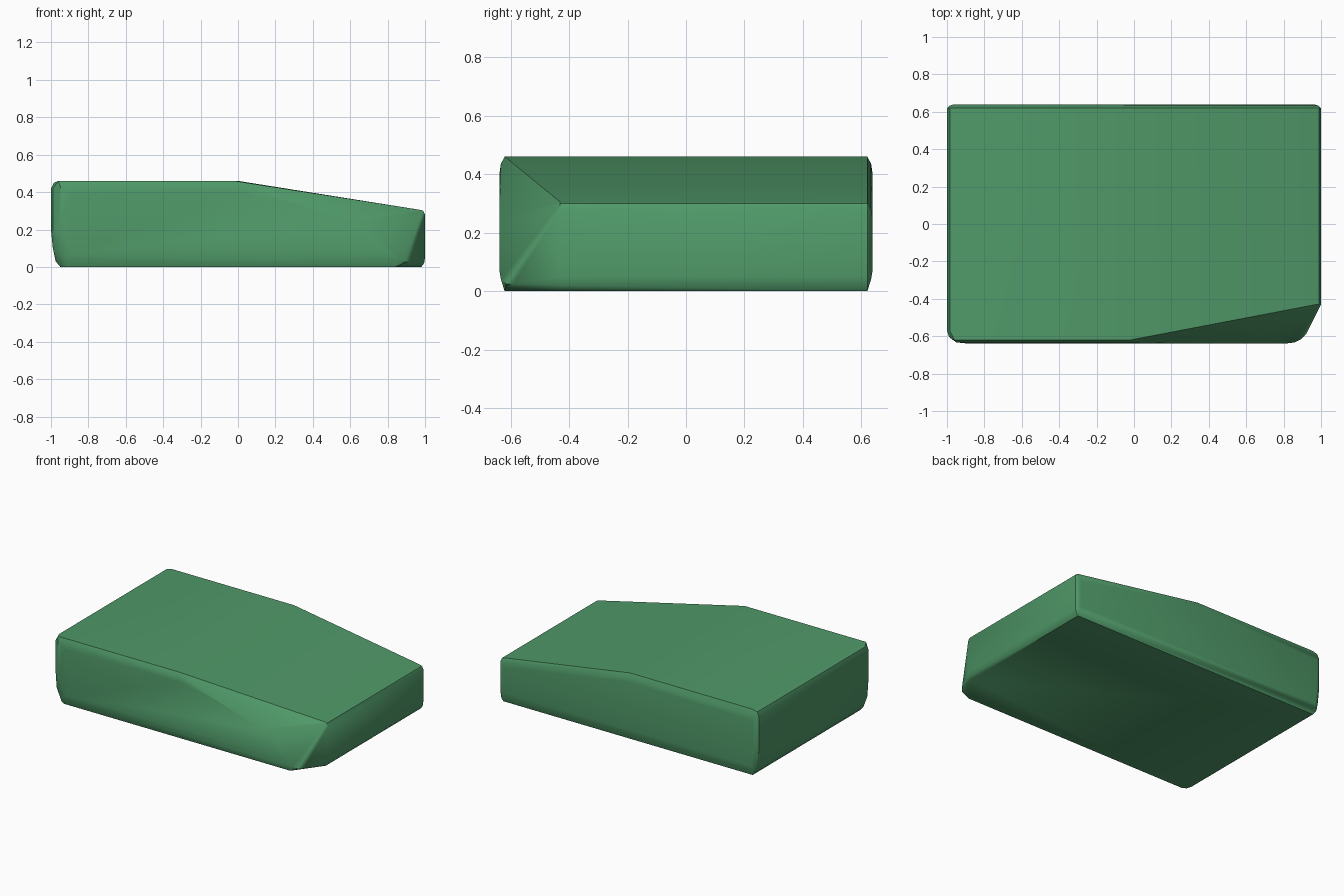
import bpy, bmesh, math

if "Cube" in bpy.data.objects:
    bpy.data.objects.remove(bpy.data.objects["Cube"])

bm = bmesh.new()


def add(y, outline):
    for x, z in outline:
        bm.verts.new((x, y, z))


# Left end profile (x, z), with a softly rounded lower edge
left = [(-0.95, 0), (-0.975, 0.03), (-0.99, 0.10), (-1, 0.20), (-1, 0.42), (-0.985, 0.45), (-0.95, 0.46)]
# Top crease, sloping top and right end
right = [(0, 0.46), (0.975, 0.305), (0.99, 0.30), (1, 0.28), (1, 0.05), (0.995, 0.02), (0.98, 0)]

# Back rim and slightly inset back face
add(0.62, left + right)
add(0.633, [(-0.97, 0.04), (-0.985, 0.2), (-0.985, 0.42), (0, 0.435), (0.985, 0.28), (0.985, 0.04)])
add(0.638, [(-0.95, 0.07), (-0.97, 0.2), (-0.97, 0.39), (0, 0.40), (0.97, 0.25), (0.97, 0.07)])

# Left end carried forward, then rounded into the front face
add(-0.57, left)
add(-0.605, [(-0.94, 0), (-0.98, 0.09), (-0.988, 0.2), (-0.988, 0.42), (-0.96, 0.455)])
add(-0.62, [(-0.91, 0), (-0.96, 0.46), (-0.02, 0.46), (0.84, 0)])
add(-0.633, [(-0.92, 0.04), (-0.95, 0.2), (-0.95, 0.43), (0, 0.435), (0.86, 0.04)])
add(-0.638, [(-0.88, 0.07), (-0.90, 0.39), (0, 0.40), (0.3, 0.335), (0.63, 0.24), (0.74, 0.17), (0.82, 0.07)])

# Cut-back front right corner
add(-0.43, right[1:])
add(-0.59, [(0.92, 0.025)])
add(-0.615, [(0.895, 0.025)])

# Skin the sections and merge coplanar triangles
hull = bmesh.ops.convex_hull(bm, input=bm.verts[:])
loose = {g for g in hull["geom_interior"] + hull["geom_unused"] if isinstance(g, bmesh.types.BMVert)}
bmesh.ops.delete(bm, geom=[v for v in loose if v.is_valid], context='VERTS')
bmesh.ops.dissolve_limit(bm, angle_limit=math.radians(0.5), verts=bm.verts[:], edges=bm.edges[:])
bmesh.ops.recalc_face_normals(bm, faces=bm.faces[:])

mesh = bpy.data.meshes.new("wedge_block")
bm.to_mesh(mesh)
bm.free()
block = bpy.data.objects.new("wedge_block", mesh)
bpy.context.collection.objects.link(block)

# Green finish
green = bpy.data.materials.new("green")
green.diffuse_color = (0.08, 0.32, 0.14, 1)
green.use_nodes = True
green.node_tree.nodes["Principled BSDF"].inputs["Base Color"].default_value = green.diffuse_color
mesh.materials.append(green)

bpy.context.view_layer.objects.active = block
block.select_set(True)
bpy.ops.object.shade_smooth_by_angle(angle=math.radians(30))
